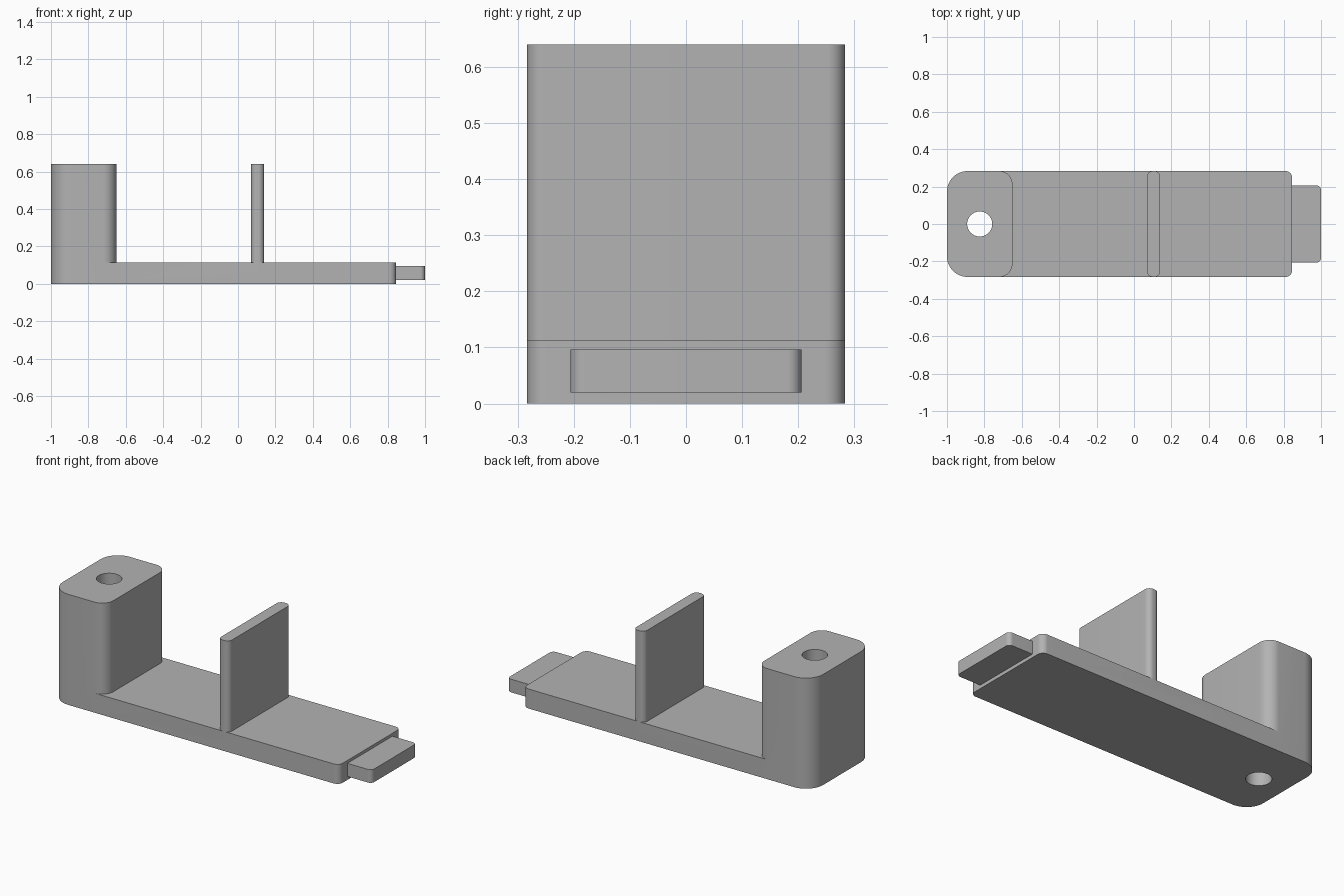
import bpy, bmesh, math

cube = bpy.data.objects.get("Cube")
if cube:
    bpy.data.objects.remove(cube, do_unlink=True)

grey = bpy.data.materials.new("plain_grey")
grey.use_nodes = True
colour = (0.45, 0.45, 0.45, 1)
grey.diffuse_color = colour
grey.node_tree.nodes["Principled BSDF"].inputs["Base Color"].default_value = colour


def prism(name, outline, z0, z1):
    """Extrude a closed outline from z0 to z1."""
    bm = bmesh.new()
    face = bm.faces.new([bm.verts.new((x, y, z0)) for x, y in outline])
    top = bmesh.ops.extrude_face_region(bm, geom=[face])["geom"]
    moved = [v for v in top if isinstance(v, bmesh.types.BMVert)]
    bmesh.ops.translate(bm, verts=moved, vec=(0, 0, z1 - z0))
    bmesh.ops.recalc_face_normals(bm, faces=bm.faces)
    mesh = bpy.data.meshes.new(name)
    bm.to_mesh(mesh)
    bm.free()
    mesh.materials.append(grey)
    obj = bpy.data.objects.new(name, mesh)
    bpy.context.collection.objects.link(obj)
    return obj


def arc(cx, cy, r, start, sweep, steps):
    return [(cx + r * math.cos(start + sweep * i / steps),
             cy + r * math.sin(start + sweep * i / steps)) for i in range(steps + 1)]


def slab(name, x0, x1, half_y, z0, z1, r_left, r_right):
    """Block with rounded vertical corners; radius 0 leaves a corner square."""
    outline = []
    corners = ((1, 1, r_right), (-1, 1, r_left), (-1, -1, r_left), (1, -1, r_right))
    for i, (sx, sy, r) in enumerate(corners):
        x = x1 - r if sx > 0 else x0 + r
        y = sy * (half_y - r)
        outline += arc(x, y, r, i * math.pi / 2, math.pi / 2, 12) if r else [(x, y)]
    return prism(name, outline, z0, z1)


def combine(target, other, operation):
    """Apply a boolean and discard the second object."""
    mod = target.modifiers.new(operation, "BOOLEAN")
    mod.operation = operation
    mod.solver = "EXACT"
    mod.object = other
    bpy.context.view_layer.objects.active = target
    bpy.ops.object.modifier_apply(modifier=mod.name)
    bpy.data.objects.remove(other, do_unlink=True)


# Base with the end column, upright plate and end tongue
bracket = slab("bracket_body", -1, 0.845, 0.283, 0, 0.113, 0.11, 0.035)
parts = [
    slab("column", -1, -0.65, 0.283, 0, 0.64, 0.11, 0.07),
    slab("upright_plate", 0.07, 0.14, 0.283, 0.05, 0.64, 0.03, 0.03),
    slab("end_tongue", 0.8, 1, 0.206, 0.02, 0.096, 0, 0.025),
]
for part in parts:
    combine(bracket, part, "UNION")

# Bolt hole through the column
hole = prism("bolt_hole", arc(-0.825, 0, 0.067, 0, math.tau, 48)[:-1], -0.1, 0.8)
combine(bracket, hole, "DIFFERENCE")

# Smooth rounded corners, sharp rims
bpy.ops.object.select_all(action="DESELECT")
bracket.select_set(True)
bpy.context.view_layer.objects.active = bracket
bpy.ops.object.shade_smooth_by_angle(angle=math.radians(30))
